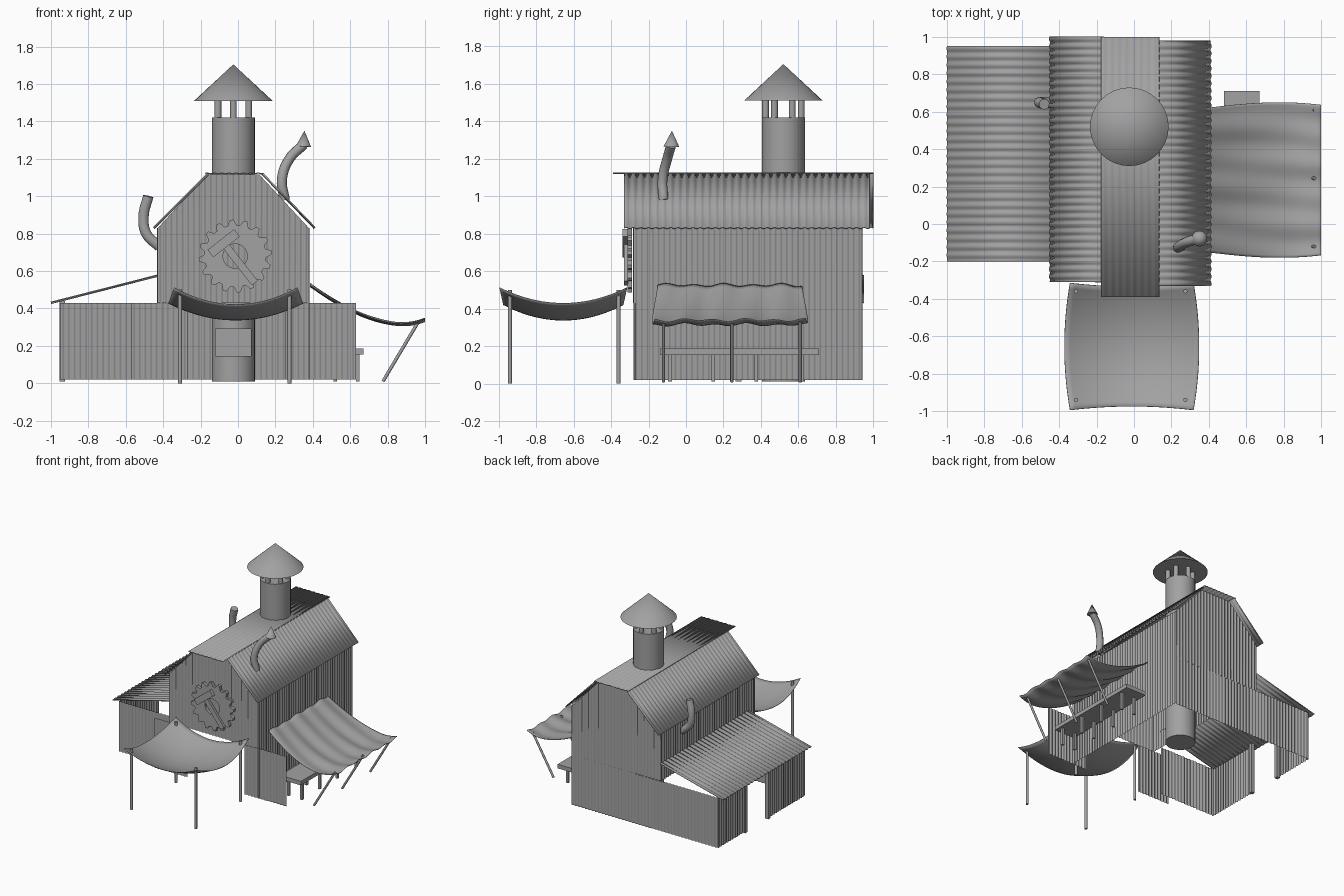
import bpy, bmesh, math
from mathutils import Vector, Matrix

if "Cube" in bpy.data.objects:
    bpy.data.objects.remove(bpy.data.objects["Cube"])

grey = bpy.data.materials.new("plain grey")
grey.use_nodes = True
GREY = (0.36, 0.36, 0.36, 1)
grey.diffuse_color = GREY
grey.node_tree.nodes["Principled BSDF"].inputs["Base Color"].default_value = GREY


def finish(name, bm, smooth=None, thick=0):
    """Turn a bmesh into a named grey object."""
    mesh = bpy.data.meshes.new(name)
    bm.to_mesh(mesh)
    bm.free()
    mesh.materials.append(grey)
    ob = bpy.data.objects.new(name, mesh)
    bpy.context.collection.objects.link(ob)
    if thick:
        mod = ob.modifiers.new("thickness", "SOLIDIFY")
        mod.thickness, mod.offset = thick, 0
    if smooth:
        bpy.ops.object.select_all(action="DESELECT")
        ob.select_set(True)
        bpy.context.view_layer.objects.active = ob
        bpy.ops.object.shade_smooth_by_angle(angle=math.radians(smooth))
    return ob


def grid(name, func, nu, nv, smooth=60, thick=0):
    """Surface from func(u, v), both running 0 to 1."""
    bm = bmesh.new()
    rows = [[bm.verts.new(func(i / nu, j / nv)) for j in range(nv + 1)] for i in range(nu + 1)]
    for a, b in zip(rows, rows[1:]):
        for j in range(nv):
            bm.faces.new((a[j], b[j], b[j + 1], a[j + 1]))
    return finish(name, bm, smooth, thick)


def corrugated(name, origin, along, up, height=None, period=0.03, amp=0.004, thick=0):
    """Rippled sheet; height(u) scales the up vector along the sheet."""
    o, a, w = Vector(origin), Vector(along), Vector(up)
    n = a.cross(w).normalized()
    waves = max(1, round(a.length / period))

    def func(u, v):
        h = height(u) if height else 1
        return o + a * u + w * (v * h) + n * (amp * math.sin(u * waves * math.tau))
    return grid(name, func, waves * 6, 1, 60, thick)


def box(name, lo, hi):
    lo, hi = Vector(lo), Vector(hi)
    bm = bmesh.new()
    bmesh.ops.create_cube(bm, size=1, matrix=Matrix.Translation((lo + hi) / 2) @ Matrix.Diagonal((*(hi - lo), 1)))
    return finish(name, bm)


def rod(name, start, end, r1, r2=None, sides=12):
    """Cylinder or cone between two points."""
    a, b = Vector(start), Vector(end)
    rot = (b - a).to_track_quat("Z", "Y").to_matrix().to_4x4()
    bm = bmesh.new()
    bmesh.ops.create_cone(bm, cap_ends=True, segments=sides, radius1=r1, radius2=r1 if r2 is None else r2,
                          depth=(b - a).length, matrix=Matrix.Translation((a + b) / 2) @ rot)
    return finish(name, bm, 40)


def pipe(name, points, radius):
    """Bent stove pipe along a smooth curve."""
    cu = bpy.data.curves.new(name, "CURVE")
    cu.dimensions, cu.bevel_depth, cu.bevel_resolution, cu.use_fill_caps = "3D", radius, 3, True
    sp = cu.splines.new("BEZIER")
    sp.bezier_points.add(len(points) - 1)
    for bp, p in zip(sp.bezier_points, points):
        bp.co = p
        bp.handle_left_type = bp.handle_right_type = "AUTO"
    cu.materials.append(grey)
    bpy.context.collection.objects.link(bpy.data.objects.new(name, cu))


# Main barn walls
L, R, F, B = -0.43, 0.38, -0.28, 0.94
MID, SEAM, EAVE, TOP = -0.025, 0.43, 0.83, 1.115


def gable(u):
    x = abs(L + (R - L) * u - MID)
    return min(TOP, TOP - (x - 0.14) * 1.08) - SEAM


corrugated("front_upper_wall", (L, F, SEAM), (R - L, 0, 0), (0, 0, 1), gable)
corrugated("back_upper_wall", (L, B, SEAM), (R - L, 0, 0), (0, 0, 1), gable)
corrugated("back_lower_wall", (-0.95, B, 0.02), (R + 0.95, 0, 0), (0, 0, SEAM - 0.02))
corrugated("right_hand_wall", (R, F, 0.02), (0, B - F, 0), (0, 0, EAVE - 0.02))
corrugated("left_hand_wall", (L, F, SEAM), (0, B - F, 0), (0, 0, EAVE - SEAM))

# Sliding front doors, left open
corrugated("door_a", (-0.57, -0.272, 0.02), (0.30, 0, 0), (0, 0, 0.41))
corrugated("door_b", (0.25, -0.272, 0.02), (0.38, 0, 0), (0, 0, 0.41))

# Gambrel roof
corrugated("roof_slope_a", (-0.45, -0.31, EAVE), (0, 1.31, 0), (0.29, 0, 0.29), period=0.04, thick=0.006)
corrugated("roof_slope_b", (0.41, -0.33, EAVE), (0, 1.31, 0), (-0.28, 0, 0.29), period=0.04, thick=0.006)
corrugated("roof_cap", (-0.175, -0.39, 1.122), (0.31, 0, 0), (0, 1.39, 0), period=0.04, amp=0.002, thick=0.006)

# Side shed with a doorway
corrugated("shed_roof", (-1.0, -0.2, 0.43), (0, 1.15, 0), (0.57, 0, 0.145), period=0.045, thick=0.006)
corrugated("shed_front_wall", (-0.95, -0.19, 0.02), (0.52, 0, 0), (0, 0, 0.41))
for y0, y1 in ((-0.19, 0.28), (0.58, 0.94)):
    corrugated("shed_side_wall", (-0.95, y0, 0.02), (0, y1 - y0, 0), (0, 0, 0.41))
for y in (0.28, 0.58):
    box("shed_post", (-0.955, y - 0.015, 0.01), (-0.925, y + 0.015, 0.44))

# Furnace chimney with a square mouth
cx, cy = -0.025, 0.52
chimney = rod("furnace_chimney", (cx, cy, 0.01), (cx, cy, 1.42), 0.115, sides=32)
mouth = box("mouth_cutter", (cx - 0.095, cy - 0.2, 0.145), (cx + 0.095, cy + 0.04, 0.29))
mouth.hide_render = True
mouth.hide_viewport = True
cut = chimney.modifiers.new("mouth", "BOOLEAN")
cut.object, cut.operation, cut.solver = mouth, "DIFFERENCE", "EXACT"
for i in range(6):
    a = i * math.tau / 6 + math.pi / 6
    x, y = cx + 0.095 * math.cos(a), cy + 0.095 * math.sin(a)
    rod("chimney_strut", (x, y, 1.4), (x, y, 1.53), 0.018)
rod("chimney_hat", (cx, cy, 1.51), (cx, cy, 1.705), 0.21, 0, 32)

# Bent stove pipes
pipe("stove_pipe_a", [(0.25, -0.12, 0.98), (0.235, -0.125, 1.09), (0.275, -0.1, 1.2), (0.35, -0.078, 1.275)], 0.027)
rod("stove_pipe_hat", (0.35, -0.078, 1.265), (0.355, -0.075, 1.35), 0.042, 0, 16)
pipe("stove_pipe_b", [(-0.42, 0.65, 0.73), (-0.49, 0.65, 0.8), (-0.505, 0.65, 0.89), (-0.48, 0.64, 1.0)], 0.029)

# Gear sign with a hub hole and a hammer across it
gx, gz, teeth = -0.015, 0.68, 16
bm = bmesh.new()
ring = []
for i in range(teeth * 4):
    a = (i + 0.5) * math.tau / (teeth * 4)
    d = Vector((math.cos(a), 0, math.sin(a)))
    r = 0.195 if i % 4 < 2 else 0.165
    c = Vector((gx, -0.3, gz))
    ring.append((bm.verts.new(c + d * 0.065), bm.verts.new(c + d * r)))
for i, (p, q) in enumerate(ring):
    p2, q2 = ring[(i + 1) % len(ring)]
    bm.faces.new((p, q, q2, p2))
finish("gear_sign", bm, None, 0.025)
handle = box("hammer_handle", (-0.02, -0.33, -0.17), (0.02, -0.31, 0.1))
head = box("hammer_head", (-0.09, -0.34, 0.075), (0.09, -0.305, 0.125))
for ob in (handle, head):
    ob.data.transform(Matrix.Translation((-0.015, 0, 0.67)) @ Matrix.Rotation(math.radians(-38), 4, "Y"))


# Front canopy sagging between four posts
def canopy(u, v):
    s, t = 2 * u - 1, 2 * v - 1
    x = -0.012 + s * (0.36 - 0.03 * t * t)
    y = -0.655 + t * (0.32 + 0.02 * s * s)
    return x, y, 0.338 + 0.09 * s * s + 0.083 * t * t


grid("front_canopy", canopy, 24, 24, 60, 0.004)
for x in (-0.31, 0.275):
    for y in (-0.94, -0.36):
        rod("canopy_post", (x, y, 0), (x, y, 0.5), 0.011)


# Side awning with cloth folds and slanted poles
def awning(u, v):
    x = 0.385 + 0.615 * u
    y = 0.235 + (2 * v - 1) * (0.385 + 0.06 * math.sin(u * math.pi * 0.6) - 0.04 * u)
    z = 0.315 + 0.21 * max(0, 1 - u / 0.8) ** 1.7 + 0.6 * max(0, u - 0.8) ** 2
    fold = math.sin(v * 31 + u * 2) + 0.6 * math.sin(v * 17 - u * 3)
    return x, y, z + 0.006 * fold


grid("side_awning", awning, 24, 60, 60, 0.004)
for y in (-0.12, 0.245, 0.61):
    rod("awning_pole", (0.775, y, 0.01), (0.965, y, 0.33), 0.009)

# Bench under the awning
box("bench_seat", (0.48, -0.14, 0.153), (0.67, 0.71, 0.186))
for y in (-0.085, 0.145, 0.375, 0.62):
    for x in (0.52, 0.64):
        box("bench_leg", (x - 0.01, y - 0.01, 0.01), (x + 0.01, y + 0.01, 0.16))
